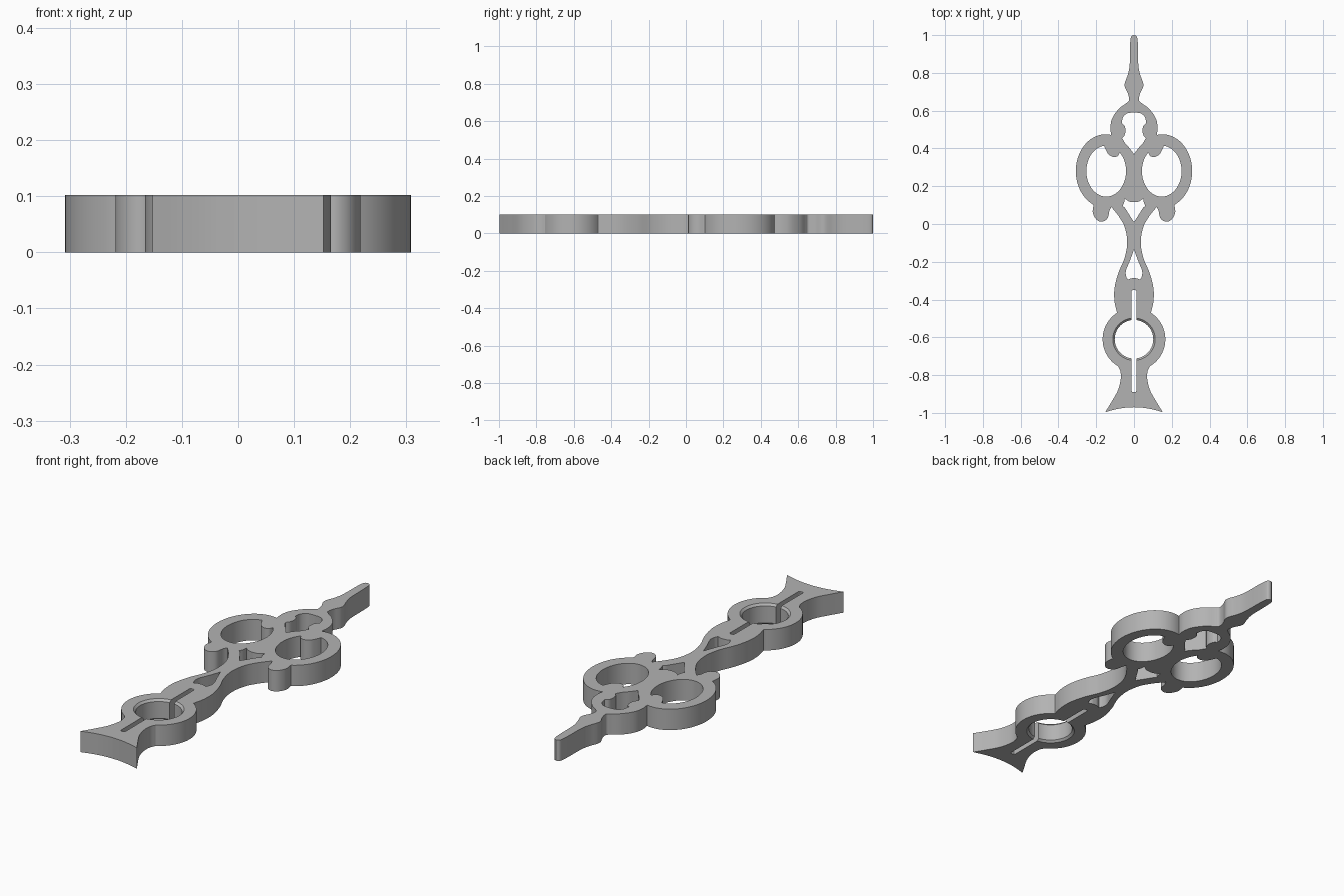
import bpy
import bmesh
from math import sin, cos, pi, radians, asin
from mathutils import Vector

UNIT = 0.01          # profile points are given in hundredths
THICKNESS = 0.102
RING_Y = -61
RIM_RADIUS = 11.2
BORE_RADIUS = 10.2
SLOT_HALF = 1.2

default_cube = bpy.data.objects.get("Cube")
if default_cube:
    bpy.data.objects.remove(default_cube, do_unlink=True)

metal = bpy.data.materials.new("plain grey metal")
metal.use_nodes = True
grey = (0.45, 0.45, 0.45, 1)
metal.diffuse_color = grey
metal.node_tree.nodes["Principled BSDF"].inputs["Base Color"].default_value = grey


def smooth_run(*points, steps=6):
    """Flowing curve through the points, with free ends."""
    pts = [Vector(p) for p in points]
    pts = [pts[0] * 2 - pts[1]] + pts + [pts[-1] * 2 - pts[-2]]
    result = []
    for a, b, c, d in zip(pts, pts[1:], pts[2:], pts[3:]):
        for i in range(steps):
            t = i / steps
            result.append((b * 2 + (c - a) * t + (a * 2 - b * 5 + c * 4 - d) * t ** 2
                           + (b * 3 - a - c * 3 + d) * t ** 3) / 2)
    return result + [pts[-2]]


def arc(center, radius_x, radius_y, start, end, steps=28):
    """Elliptical arc between two angles in degrees."""
    result = []
    for i in range(steps + 1):
        angle = radians(start + (end - start) * i / steps)
        result.append(Vector((center[0] + radius_x * cos(angle),
                              center[1] + radius_y * sin(angle))))
    return result


def flip(points):
    return [Vector((-p.x, p.y)) for p in reversed(points)]


def symmetric(*runs):
    """Close a half outline by mirroring it across the centre line."""
    half = [p for run in runs for p in run]
    return half + flip(half)


def tidy(points):
    kept = []
    for p in points:
        if not kept or (p - kept[-1]).length > 0.05:
            kept.append(p)
    if (kept[0] - kept[-1]).length < 0.05:
        kept.pop()
    return kept


def finish(obj, mesh_edit):
    bmesh.ops.remove_doubles(mesh_edit, verts=mesh_edit.verts, dist=0.00005)
    bmesh.ops.recalc_face_normals(mesh_edit, faces=mesh_edit.faces)
    mesh_edit.to_mesh(obj.data)
    mesh_edit.free()
    obj.data.materials.clear()
    obj.data.materials.append(metal)
    bpy.ops.object.select_all(action="DESELECT")
    obj.select_set(True)
    bpy.context.view_layer.objects.active = obj
    bpy.ops.object.shade_smooth_by_angle(angle=radians(30))


def extruded_plate(name, loops):
    """Fill the loops as one flat plate with holes and give it thickness."""
    curve = bpy.data.curves.new(name, "CURVE")
    curve.dimensions = "2D"
    curve.fill_mode = "BOTH"
    curve.extrude = THICKNESS / 2
    for loop in loops:
        points = tidy(loop)
        spline = curve.splines.new("POLY")
        spline.points.add(len(points) - 1)
        for target, p in zip(spline.points, points):
            target.co = (p.x * UNIT, p.y * UNIT, 0, 1)
        spline.use_cyclic_u = True
    helper = bpy.data.objects.new(name + " helper", curve)
    bpy.context.collection.objects.link(helper)
    graph = bpy.context.evaluated_depsgraph_get()
    mesh = bpy.data.meshes.new_from_object(helper.evaluated_get(graph))
    bpy.data.objects.remove(helper, do_unlink=True)
    obj = bpy.data.objects.new(name, mesh)
    bpy.context.collection.objects.link(obj)
    edit = bmesh.new()
    edit.from_mesh(mesh)
    bmesh.ops.translate(edit, verts=edit.verts, vec=(0, 0, THICKNESS / 2))
    finish(obj, edit)


# Outer silhouette: pointer, crown, side lobe, curl, neck, ring and tail
outline = symmetric(
    smooth_run((0, 100), (1.6, 99), (2.1, 94), (2.3, 84), (3.3, 79), (5, 73.5),
               (3.2, 69), (2.6, 65.5), (4, 64)),
    smooth_run((4, 64), (8, 61), (11.5, 56), (12.5, 51), (12, 46.8)),
    arc((15, 28), 15.8, 19.5, 101, -66),
    smooth_run((21.4, 10), (21.8, 6), (20, 2.5), (17, 1.2), (14, 3), (13, 7), (12, 9)),
    smooth_run((12, 9), (8, 4), (4.8, -2), (3.6, -10), (5, -18), (8.3, -26),
               (10.3, -34), (10.3, -41), (9, -47)),
    arc((0, RING_Y), 16.6, 16.6, 57, -60),
    smooth_run((8.3, -75.4), (7.2, -78), (7, -82), (8.5, -88), (11.8, -94), (15.2, -99.6)),
    smooth_run((15.2, -99.6), (10, -98.2), (5, -97.3), (0, -97)),
)

# Openings on the centre line
crown_opening = symmetric(
    smooth_run((0, 59), (3.5, 58.6), (5.8, 56.5), (6.5, 53.3)),
    smooth_run((6.5, 53.3), (5, 52), (4.5, 49.5), (5, 47), (6.3, 45.5)),
    smooth_run((6.3, 45.5), (4.5, 42.5), (2.2, 40), (0, 37)),
)
heart_opening = symmetric(
    smooth_run((0, 11.5), (2.5, 11.9), (5, 13.5)),
    smooth_run((5, 13.5), (5.2, 11.5), (6, 9.5)),
    smooth_run((6, 9.5), (4.8, 8.5), (3.2, 6), (0, 1)),
)
teardrop_opening = symmetric(
    smooth_run((0, -13.5), (2, -19), (4.2, -24.5), (4.2, -27.5), (3.3, -29.5)),
    smooth_run((3.3, -29.5), (1.5, -28.8), (0, -28.7)),
)

# Round bore with a narrow slot through it
slot_angle = asin(SLOT_HALF / RIM_RADIUS)
slot_degrees = slot_angle * 180 / pi
slotted_bore = symmetric(
    smooth_run((0, -35), (0.9, -35.1), (SLOT_HALF, -35.6), steps=2),
    arc((0, RING_Y), RIM_RADIUS, RIM_RADIUS, 90 - slot_degrees, slot_degrees - 90, steps=40),
    smooth_run((SLOT_HALF, -88.4), (0.9, -88.9), (0, -89), steps=2),
)

# One oval opening with a curl at its top, mirrored to the other lobe
lobe_opening = (
    arc((14.7, 28), 10.5, 13.5, 84, -227, steps=56)
    + smooth_run((7.5, 38), (8.6, 36), (11, 35.5), (13.4, 36.8), (14.8, 39), (15.8, 41.4))
)

extruded_plate("clock_hand_plate", [outline, crown_opening, heart_opening, teardrop_opening,
                                    slotted_bore, lobe_opening, flip(lobe_opening)])

# Chamfered bore lining, one half on each side of the slot
CHAMFER = 0.01
lining_profile = [
    (RIM_RADIUS, 0), (BORE_RADIUS, CHAMFER),
    (BORE_RADIUS, THICKNESS - CHAMFER), (RIM_RADIUS, THICKNESS),
]


def bore_lining(name, side, steps=40):
    edit = bmesh.new()
    sections = []
    for i in range(steps + 1):
        section = []
        for radius, height in lining_profile:
            limit = pi / 2 - asin(SLOT_HALF / radius)
            angle = limit * (2 * i / steps - 1)
            section.append(edit.verts.new((side * radius * cos(angle) * UNIT,
                                           (RING_Y + radius * sin(angle)) * UNIT, height)))
        sections.append(section)
    count = len(lining_profile)
    for a, b in zip(sections, sections[1:]):
        for k in range(count):
            n = (k + 1) % count
            edit.faces.new((a[k], a[n], b[n], b[k]))
    edit.faces.new(sections[0])
    edit.faces.new(sections[-1])
    obj = bpy.data.objects.new(name, bpy.data.meshes.new(name))
    bpy.context.collection.objects.link(obj)
    finish(obj, edit)


bore_lining("left_bore_lining", 1)
bore_lining("right_bore_lining", -1)
